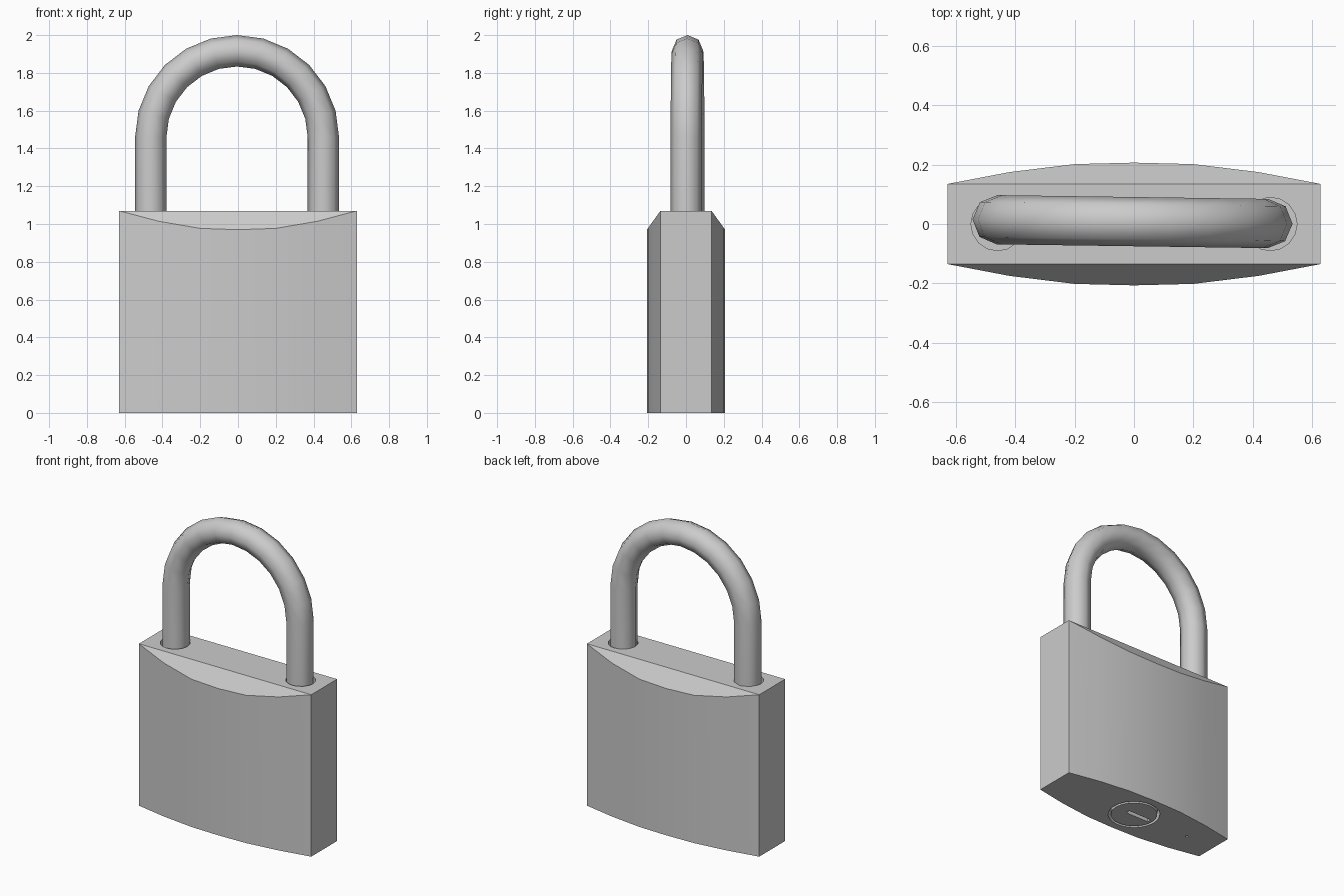
import bpy, bmesh, math
from mathutils import Vector, Matrix

if "Cube" in bpy.data.objects:
    bpy.data.objects.remove(bpy.data.objects["Cube"])


def new_object(name, bm):
    bmesh.ops.recalc_face_normals(bm, faces=bm.faces)
    me = bpy.data.meshes.new(name)
    bm.to_mesh(me)
    bm.free()
    ob = bpy.data.objects.new(name, me)
    bpy.context.collection.objects.link(ob)
    return ob


def cylinder(name, x, z0, z1, r, sides):
    bm = bmesh.new()
    bmesh.ops.create_cone(bm, cap_ends=True, segments=sides, radius1=r, radius2=r,
                          depth=z1 - z0,
                          matrix=Matrix.Translation((x, 0, (z0 + z1) / 2)))
    return new_object(name, bm)


def box(name, centre, size):
    bm = bmesh.new()
    bmesh.ops.create_cube(bm, size=1, matrix=Matrix.Translation(centre)
                          @ Matrix.Diagonal((*size, 1)))
    return new_object(name, bm)


def activate(ob):
    bpy.ops.object.select_all(action='DESELECT')
    ob.select_set(True)
    bpy.context.view_layer.objects.active = ob


def cut(ob, cutters):
    activate(ob)
    for c in cutters:
        c.hide_render = True
        mod = ob.modifiers.new("cut", 'BOOLEAN')
        mod.operation = 'DIFFERENCE'
        mod.solver = 'EXACT'
        mod.object = c
        bpy.ops.object.modifier_apply(modifier=mod.name)
        bpy.data.objects.remove(c)


def smooth(ob):
    activate(ob)
    bpy.ops.object.shade_smooth_by_angle(angle=math.radians(30))


# Body: bulged front and back, with a sloping cut along the top of each
HALF, EDGE, TOP = 0.63, 0.135, 1.07
half_profile = [(-HALF, EDGE), (-0.42, 0.175), (-0.2, 0.202), (0, 0.207),
                (0.2, 0.202), (0.42, 0.175), (HALF, EDGE)]
bm = bmesh.new()
low, caps = {}, []
for s in (-1, 1):
    low[s] = [bm.verts.new((x, s * y, 0)) for x, y in half_profile]
    high = [bm.verts.new((x, s * y, TOP - (y - EDGE) * 1.39)) for x, y in half_profile]
    for i in range(len(high) - 1):
        bm.faces.new((low[s][i], low[s][i + 1], high[i + 1], high[i]))
    bm.faces.new(high)
    caps.append((low[s], high))
(l0, h0), (l1, h1) = caps
bm.faces.new(l0 + l1[::-1])
bm.faces.new((h0[0], h0[-1], h1[-1], h1[0]))
for i in (0, -1):
    bm.faces.new((l0[i], h0[i], h1[i], l1[i]))
body = new_object("body", bm)

# Shackle sockets, lock barrel socket and drain hole
cut(body, [cylinder("socket_cutter", x, 0.85, 1.2, 0.09, 16) for x in (-0.46, 0.46)]
    + [cylinder("barrel_cutter", 0, -0.1, 0.06, 0.158, 24),
       cylinder("drain_cutter", -0.42, -0.1, 0.05, 0.01, 8)])
smooth(body)

# Lock barrel with a key slot
barrel = cylinder("lock_barrel", 0, 0, 0.06, 0.142, 24)
cut(barrel, [box("slot_cutter", (-0.035, 0, 0), (0.17, 0.028, 0.09))])
smooth(barrel)

# Shackle: octagonal tube swept up one leg, round the arch and down the other
R, TUBE, SPRING = 0.457, 0.083, 1.46
path = [(Vector((R, 0, 0.87)), 0.0)]
for i in range(13):
    a = math.pi * i / 12
    path.append((Vector((R * math.cos(a), 0, SPRING + R * math.sin(a))), a))
path.append((Vector((-R, 0, 0.87)), math.pi))
bm = bmesh.new()
rings = []
for p, a in path:
    out = Vector((math.cos(a), 0, math.sin(a)))
    rings.append([bm.verts.new(p + TUBE * (math.cos(t) * out + Vector((0, math.sin(t), 0))))
                  for t in (math.tau * k / 8 for k in range(8))])
for r0, r1 in zip(rings, rings[1:]):
    for k in range(8):
        bm.faces.new((r0[k], r0[k - 1], r1[k - 1], r1[k])).smooth = True
bm.faces.new(rings[0])
bm.faces.new(rings[-1])
shackle = new_object("shackle", bm)
shackle.location = (-0.005, 0.008, 0)
shackle.rotation_euler.z = -0.014
